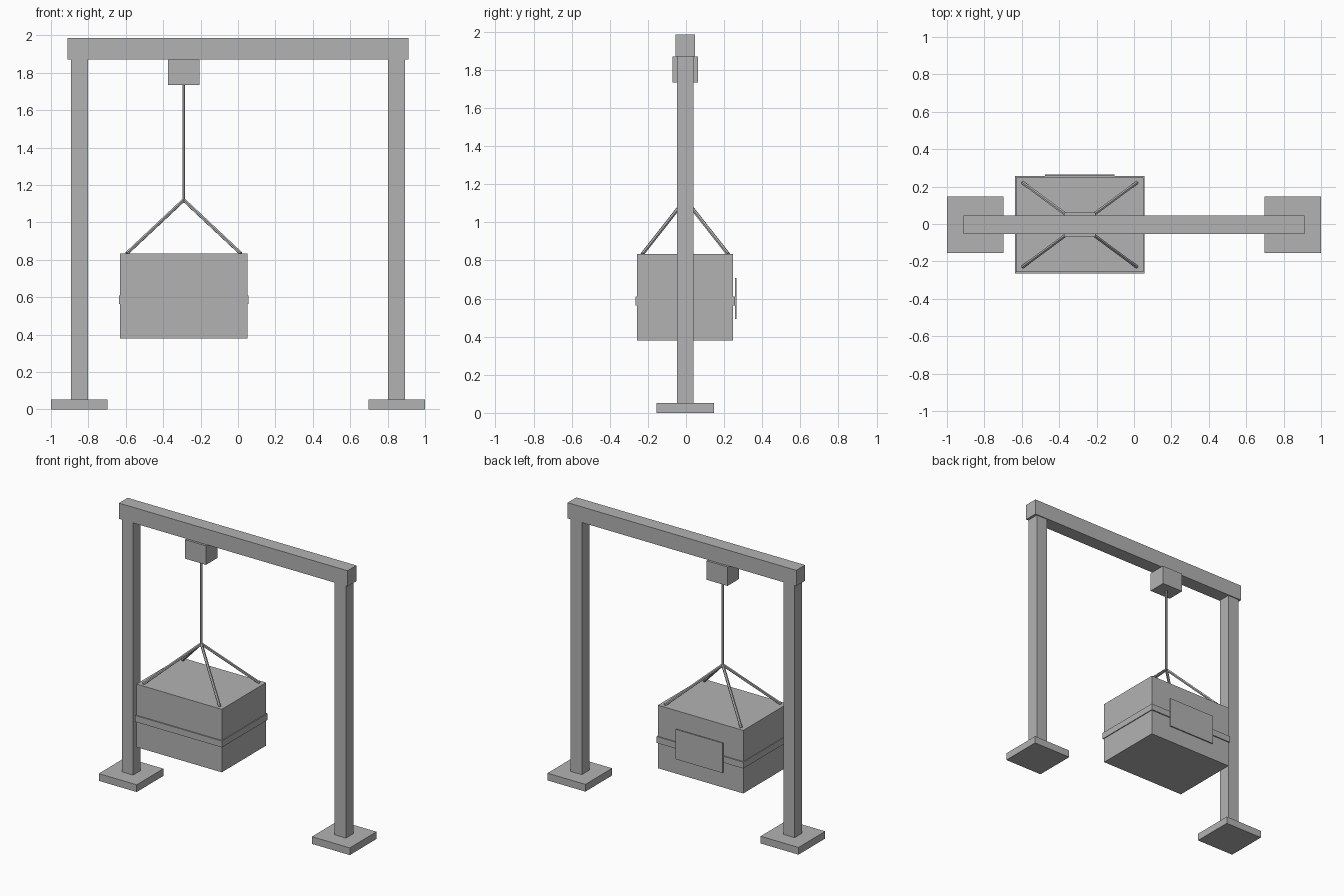
import bpy
from mathutils import Vector

default_cube = bpy.data.objects.get("Cube")
if default_cube:
    bpy.data.objects.remove(default_cube, do_unlink=True)

grey = bpy.data.materials.new("plain_grey")
grey.use_nodes = True
grey.diffuse_color = (0.45, 0.45, 0.45, 1)
grey.node_tree.nodes["Principled BSDF"].inputs["Base Color"].default_value = grey.diffuse_color

MID_Y = -0.004    # centre line of the frame and load
LOAD_X = -0.29    # where the trolley stands on the beam
BEAM_Z = 1.872    # underside of the beam
HOOK_Z = 1.12     # where the slings meet
CRATE_TOP = 0.834


def box(name, x, half_x, half_y, z0, z1, y=0):
    """Box centred on x, y that spans z0 to z1."""
    bpy.ops.mesh.primitive_cube_add(size=2, location=(x, MID_Y + y, (z0 + z1) / 2))
    obj = bpy.context.object
    obj.name = name
    obj.scale = (half_x, half_y, (z1 - z0) / 2)
    bpy.ops.object.transform_apply(location=False, rotation=False, scale=True)
    obj.data.materials.append(grey)
    return obj


def rod(name, start, end, radius):
    """Six-sided rod between two points."""
    start, end = Vector(start), Vector(end)
    span = end - start
    bpy.ops.mesh.primitive_cylinder_add(vertices=6, radius=radius, depth=span.length,
                                        location=(start + end) / 2)
    obj = bpy.context.object
    obj.name = name
    obj.rotation_euler = span.to_track_quat("Z", "Y").to_euler()
    obj.data.materials.append(grey)
    return obj


# Gantry frame
for side, sign in (("left", 1), ("right", -1)):
    box(side + "_foot", sign * 0.849, 0.151, 0.152, 0, 0.052)
    box(side + "_post", sign * 0.848, 0.045, 0.043, 0.05, BEAM_Z)
box("top_beam", 0, 0.911, 0.05, BEAM_Z, 1.985)

# Trolley and hoist rope
box("trolley", LOAD_X, 0.084, 0.066, 1.735, BEAM_Z)
rod("hoist_rope", (LOAD_X, MID_Y, 1.74), (LOAD_X, MID_Y, HOOK_Z), 0.009)

# Crate with its band and rear plate
box("crate", LOAD_X, 0.34, 0.252, 0.38, CRATE_TOP)
box("crate_band", LOAD_X, 0.346, 0.26, 0.564, 0.61)
box("rear_plate", LOAD_X, 0.187, 0.004, 0.492, 0.707, y=0.264)

# Slings to the four crate corners
for side, sx in (("left", 1), ("right", -1)):
    for end, sy in (("front", -1), ("back", 1)):
        rod(f"{end}_{side}_sling", (LOAD_X, MID_Y, HOOK_Z),
            (LOAD_X + sx * 0.305, MID_Y + sy * 0.225, CRATE_TOP), 0.01)
